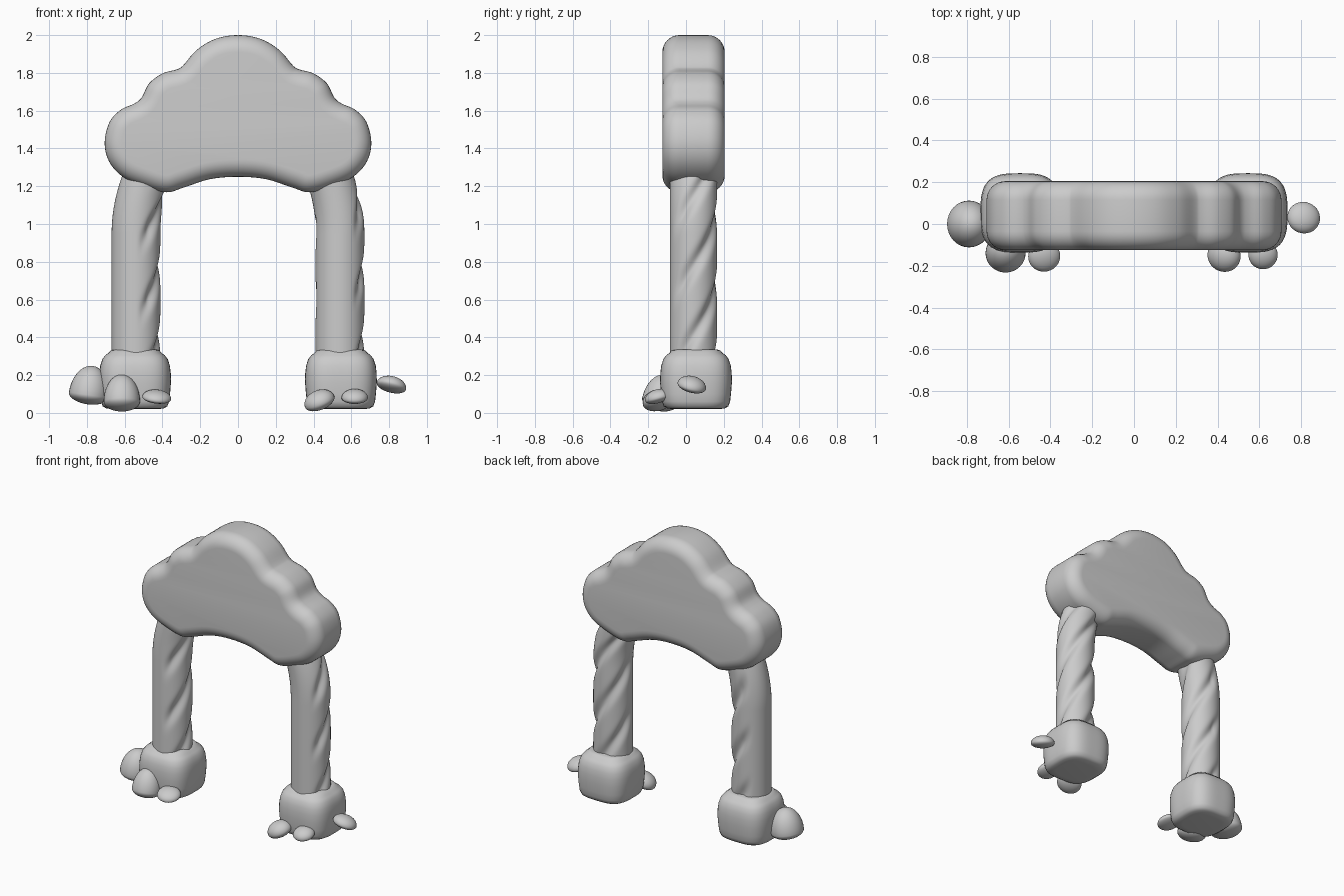
import bpy, bmesh
from math import sin, cos, pi, radians
from mathutils import Vector, Matrix

if "Cube" in bpy.data.objects:
    bpy.data.objects.remove(bpy.data.objects["Cube"])

YC = 0.04  # depth centre of cloud and pillars


def finish(name, bm):
    bmesh.ops.recalc_face_normals(bm, faces=bm.faces[:])
    me = bpy.data.meshes.new(name)
    bm.to_mesh(me)
    bm.free()
    for p in me.polygons:
        p.use_smooth = True
    ob = bpy.data.objects.new(name, me)
    bpy.context.collection.objects.link(ob)
    return ob


def loft(name, rings):
    """Skin a list of closed rings of points and cap both ends."""
    bm = bmesh.new()
    vs = [[bm.verts.new(p) for p in ring] for ring in rings]
    n = len(vs[0])
    for a, b in zip(vs, vs[1:]):
        for i in range(n):
            j = (i + 1) % n
            bm.faces.new((a[i], a[j], b[j], b[i]))
    bm.faces.new(vs[0])
    bm.faces.new(vs[-1])
    return finish(name, bm)


def smooth_loop(pts, steps):
    """Closed Catmull-Rom curve through the points."""
    out, n = [], len(pts)
    for i in range(n):
        a, b, c, d = (pts[(i + k) % n] for k in (-1, 0, 1, 2))
        for s in range(steps):
            t = s / steps
            out.append(0.5 * (2 * b + (c - a) * t + (2 * a - 5 * b + 4 * c - d) * t * t
                              + (3 * b - a - 3 * c + d) * t ** 3))
    return out


# Cloud-shaped lintel: mirrored outline with pillowed edges
half = [(0, 2.0), (0.12, 1.98), (0.22, 1.92), (0.29, 1.84), (0.325, 1.818), (0.40, 1.797),
        (0.47, 1.745), (0.51, 1.67), (0.55, 1.637), (0.62, 1.605), (0.68, 1.54),
        (0.706, 1.43), (0.682, 1.33), (0.61, 1.25), (0.5, 1.20), (0.38, 1.168),
        (0.29, 1.192), (0.15, 1.237), (0, 1.25)]
outline = [Vector(p) for p in half] + [Vector((-x, z)) for x, z in half[-2:0:-1]]
loop = smooth_loop(outline, 5)
n = len(loop)
norms = []
for i in range(n):
    t = (loop[(i + 1) % n] - loop[i - 1]).normalized()
    norms.append(Vector((t.y, -t.x)))
for _ in range(4):
    norms = [(norms[i - 1] + norms[i] * 2 + norms[(i + 1) % n]).normalized() for i in range(n)]
R, H = 0.09, 0.165
rings = []
for side in (-1, 1):
    for k in range(9):
        a = pi / 2 * (k / 8 if side > 0 else 1 - k / 8)
        d = R * (1 - cos(a))
        y = YC + side * (H - R + R * sin(a))
        rings.append([(p.x + m.x * d, y, p.y + m.y * d) for p, m in zip(loop, norms)])
loft("cloud_lintel", rings)


# Pillars: leaning inward at the top, with spiral grooves on one side
def pillar(name, side, mask_deg, mask_bias):
    rings = []
    for k in range(91):
        z = 0.22 + 1.13 * k / 90
        lean = max(0.0, z - 0.95)
        cx = side * (0.54 - 0.6 * lean * lean)
        ring = []
        for i in range(64):
            a = 2 * pi * i / 64
            m = min(1, max(0, (cos(a - radians(mask_deg)) + mask_bias) / 0.5))
            g = (0.5 + 0.5 * cos(3 * (a - 2 * pi * z / 1.1) + 0.8)) ** 4
            r = 0.129 - 0.024 * g * m
            ring.append((cx + r * cos(a), YC + r * 0.97 * sin(a), z))
        rings.append(ring)
    loft(name, rings)


pillar("left_pillar", -1, 20, 0.25)
pillar("right_pillar", 1, 70, 0.6)


# Plinths: soft, slightly tapered boxes
def plinth(name, side):
    prof = [(0.6, 0.02), (0.8, 0.023), (0.9, 0.035), (0.95, 0.06), (0.975, 0.10), (1.0, 0.16),
            (0.995, 0.21), (0.97, 0.25), (0.91, 0.285), (0.83, 0.305), (0.74, 0.317),
            (0.68, 0.33), (0.6, 0.335)]
    rings = []
    for s, z in prof:
        ring = []
        for i in range(64):
            a = 2 * pi * i / 64
            c, q = cos(a), sin(a)
            r = s / (abs(c) ** 3.2 + abs(q) ** 3.2) ** (1 / 3.2)
            ring.append((side * 0.545 + 0.19 * r * c, 0.053 + 0.19 * r * q, z))
        rings.append(ring)
    loft(name, rings)


plinth("left_plinth", -1)
plinth("right_plinth", 1)


# Pebbles: domes with a shallower underside, tilted
def pebble(name, loc, rx, ry, up, down, tilt_x=0, tilt_y=0):
    bm = bmesh.new()
    bmesh.ops.create_uvsphere(bm, u_segments=32, v_segments=20, radius=1)
    for v in bm.verts:
        v.co.x *= rx
        v.co.y *= ry
        v.co.z *= up if v.co.z > 0 else down
    rot = Matrix.Rotation(radians(tilt_y), 4, 'Y') @ Matrix.Rotation(radians(tilt_x), 4, 'X')
    bm.transform(Matrix.Translation(loc) @ rot)
    finish(name, bm)


pebble("left_side_pebble", (-0.79, 0.0, 0.095), 0.106, 0.112, 0.155, 0.05, 0, 8)
pebble("left_front_pebble", (-0.615, -0.14, 0.06), 0.096, 0.094, 0.145, 0.05, -12, 0)
pebble("left_small_pebble", (-0.43, -0.155, 0.08), 0.077, 0.075, 0.04, 0.025, 15, 6)
pebble("right_front_pebble", (0.432, -0.15, 0.06), 0.083, 0.08, 0.06, 0.042, 12, -22)
pebble("right_small_pebble", (0.618, -0.148, 0.08), 0.07, 0.07, 0.045, 0.028, 15, 0)
pebble("right_side_pebble", (0.812, 0.03, 0.143), 0.08, 0.077, 0.05, 0.032, -14, 14)
